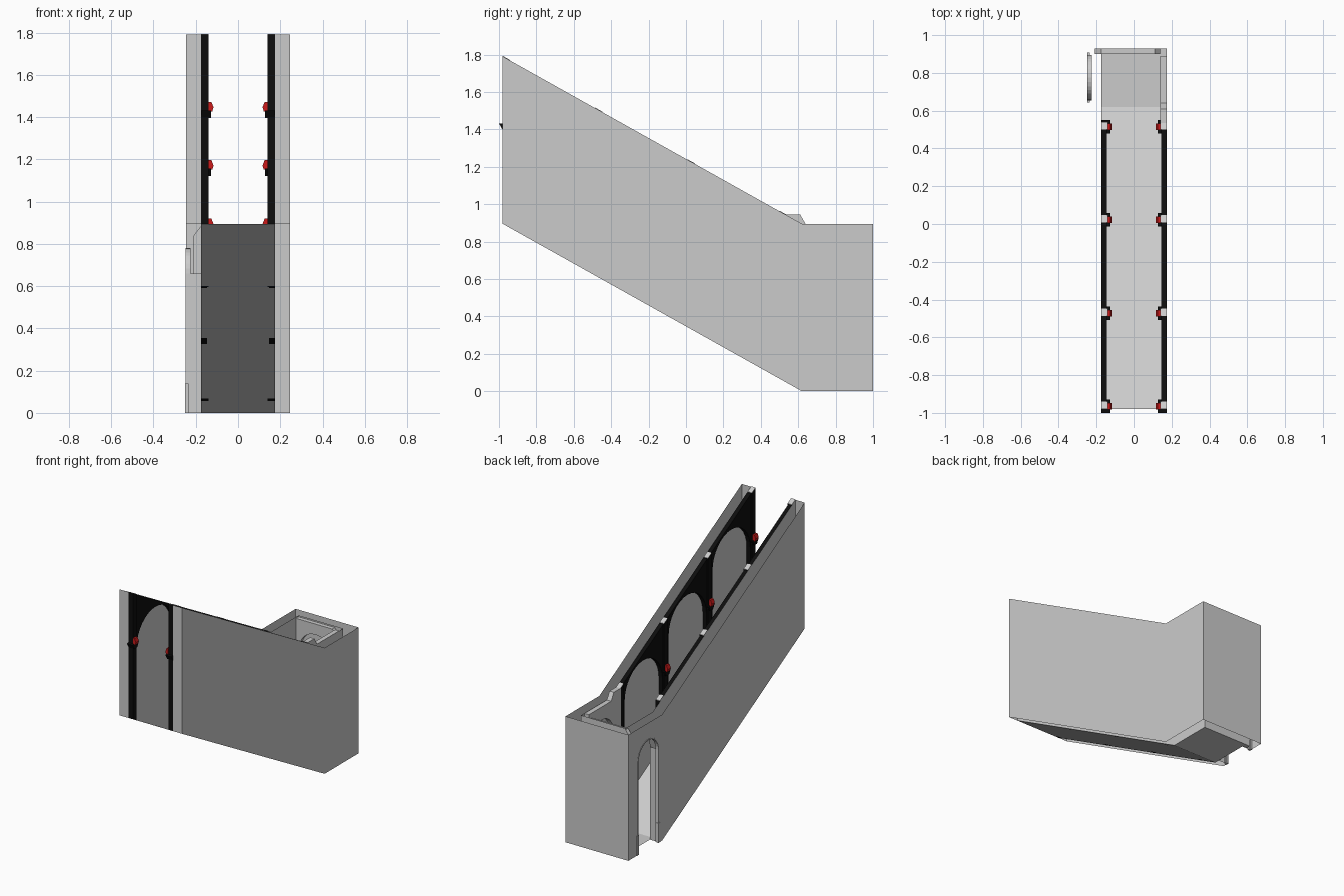
import bpy, bmesh, math
from mathutils import Vector

old = bpy.data.objects.get("Cube")
if old:
    bpy.data.objects.remove(old)


def material(name, rgb):
    m = bpy.data.materials.new(name)
    m.use_nodes = True
    m.diffuse_color = (*rgb, 1)
    m.node_tree.nodes["Principled BSDF"].inputs["Base Color"].default_value = (*rgb, 1)
    return m


GREY = material("wall grey", (0.6, 0.6, 0.6))
BLACK = material("iron black", (0.004, 0.004, 0.004))
RED = material("lamp red", (0.6, 0.01, 0.01))

# Main dimensions
OUTER, INNER, TRIM = 0.247, 0.175, 0.14
FRONT, BEND, INNER_BACK, BACK = -0.98, 0.62, 0.93, 1.0
HEIGHT, SLOPE = 0.895, 0.895 / 1.6
PILLARS = [0.515, 0.022, -0.472, -0.965]
DOOR_Y, DOOR_R, DOOR_SPRING = 0.775, 0.12, 0.66


def floor_z(y):
    return max(0, (BEND - y) * SLOPE)


def top_z(y):
    return floor_z(y) + HEIGHT


def finish(name, bm, mat):
    mesh = bpy.data.meshes.new(name)
    bm.to_mesh(mesh)
    bm.free()
    mesh.materials.append(mat)
    ob = bpy.data.objects.new(name, mesh)
    bpy.context.collection.objects.link(ob)
    return ob


def sheet(name, points, facing, mat=GREY):
    """Single flat face, turned to look along the given direction."""
    bm = bmesh.new()
    f = bm.faces.new([bm.verts.new(p) for p in points])
    f.normal_update()
    if f.normal.dot(Vector(facing)) < 0:
        f.normal_flip()
    return finish(name, bm, mat)


def prism(name, outline, axis, a, b, mat):
    """Outline of (u, z) pairs extruded from a to b along x or y."""
    def place(u, z, d):
        return (d, u, z) if axis == "x" else (u, d, z)
    bm = bmesh.new()
    face = bm.faces.new([bm.verts.new(place(u, z, a)) for u, z in outline])
    new = bmesh.ops.extrude_face_region(bm, geom=[face])["geom"]
    move = Vector(place(0, 0, b - a))
    bmesh.ops.translate(bm, vec=move, verts=[v for v in new if isinstance(v, bmesh.types.BMVert)])
    bmesh.ops.recalc_face_normals(bm, faces=bm.faces)
    return finish(name, bm, mat)


def arch(centre, spring, r, n=16):
    """Half circle from the +u side to the -u side."""
    return [(centre + r * math.cos(math.pi * i / n), spring + r * math.sin(math.pi * i / n))
            for i in range(n + 1)]


def opening(centre, spring, r, base=lambda u: 0):
    return [(centre + r, base(centre + r)), *arch(centre, spring, r),
            (centre - r, base(centre - r))]


def wall_outline(end, door):
    pts = [(FRONT, floor_z(FRONT)), (FRONT, top_z(FRONT)), (BEND, HEIGHT), (end, HEIGHT), (end, 0)]
    if door:
        pts += opening(DOOR_Y, DOOR_SPRING, DOOR_R)
    return pts + [(BEND, 0)]


# Corridor floor and landing
for name, y0, y1 in (("sloped_floor", FRONT, BEND), ("landing_floor", BEND, INNER_BACK)):
    sheet(name, [(-INNER, y0, floor_z(y0)), (INNER, y0, floor_z(y0)),
                 (INNER, y1, floor_z(y1)), (-INNER, y1, floor_z(y1))], (0, 0, 1))

# Hollow side walls: outer skin, inner skin and front end strip
for side, label in ((1, "left"), (-1, "right")):
    door = side < 0
    sheet(label + "_outer_wall", [(side * OUTER, y, z) for y, z in wall_outline(BACK, door)], (side, 0, 0))
    sheet(label + "_inner_wall", [(side * INNER, y, z) for y, z in wall_outline(INNER_BACK, door)], (-side, 0, 0))
    sheet(label + "_front_strip", [(side * x, FRONT, z(FRONT)) for x, z in (
        (INNER, floor_z), (OUTER, floor_z), (OUTER, top_z), (INNER, top_z))], (0, -1, 0))

# Hollow back wall
for name, w, y, d in (("back_outer_wall", OUTER, BACK, 1), ("back_inner_wall", INNER, INNER_BACK, -1)):
    sheet(name, [(-w, y, 0), (w, y, 0), (w, y, HEIGHT), (-w, y, HEIGHT)], (0, d, 0))

# Side doorway: jambs, plinths and arched rim
for d, label in ((1, "back"), (-1, "front")):
    y = DOOR_Y + d * DOOR_R
    sheet("door_jamb_" + label, [(-OUTER, y, 0), (-INNER, y, 0), (-INNER, y, DOOR_SPRING),
                                 (-OUTER, y, DOOR_SPRING)], (0, -d, 0))
    prism("door_plinth_" + label, [(y - 0.012, 0), (y + 0.012, 0), (y + 0.012, 0.14), (y - 0.012, 0.14)],
          "x", -0.25, -0.235, GREY)
rim = opening(DOOR_Y, DOOR_SPRING, DOOR_R) + opening(DOOR_Y, DOOR_SPRING, DOOR_R - 0.008)[::-1]
prism("door_rim", rim, "x", -0.249, -0.225, GREY)

# Blind arches around the landing
back_frame = [(-0.21, 0), (-0.21, 0.84), (-0.175, 0.885), (0.11, 0.885), (0.14, 0.85), (0.14, 0)]
prism("back_arch_frame", back_frame + opening(-0.02, 0.68, 0.13), "y", 0.9, 0.929, GREY)
side_frame = [(0.53, floor_z(0.53)), (0.53, 0.945), (0.61, 0.945), (0.64, 0.893), (0.89, 0.893), (0.89, 0)]
prism("side_arch_frame", side_frame + opening(0.74, 0.68, 0.12), "x", TRIM, 0.174, GREY)

# Arcades along both sides of the slope
for side, label in ((1, "left"), (-1, "right")):
    a, b = side * TRIM, side * (INNER - 0.001)
    for i, (y1, y0) in enumerate(zip(PILLARS, PILLARS[1:])):
        mid = (y0 + y1) / 2
        outline = [(y0, floor_z(y0)), (y0, top_z(y0) - 0.003), (y1, top_z(y1) - 0.003), (y1, floor_z(y1))]
        outline += opening(mid, top_z(mid) - 0.262, 0.212, floor_z)
        prism(f"{label}_arch_panel_{i + 1}", outline, "x", side * (TRIM + 0.006), b, BLACK)

    for i, y in enumerate(PILLARS):
        n = f"{label}_%s_{i + 1}"
        f, t = floor_z(y), top_z(y)
        lo, hi = y - 0.015, y + 0.025
        prism(n % "pillar", [(lo, floor_z(lo)), (lo, top_z(lo)), (hi, top_z(hi)), (hi, floor_z(hi))],
              "x", a, b, BLACK)
        # Pale pillar cap
        prism(n % "pillar_cap", [(lo, top_z(lo)), (lo, top_z(lo) + 0.003), (hi, top_z(hi) + 0.003),
                                 (hi, top_z(hi))], "x", a, b, GREY)
        # Tapered bracket with a red lamp on it
        s = f + 0.51
        prism(n % "lamp_bracket", [(y - 0.015, s), (y - 0.035, s + 0.035), (y + 0.035, s + 0.035),
                                   (y + 0.015, s)], "x", side * 0.128, b, BLACK)
        prism(n % "lamp", [(side * 0.139, s + 0.03), (side * 0.122, s + 0.03), (side * 0.116, s + 0.05),
                           (side * 0.126, s + 0.075), (side * 0.139, s + 0.075)],
              "y", y - 0.017, y + 0.017, RED)
